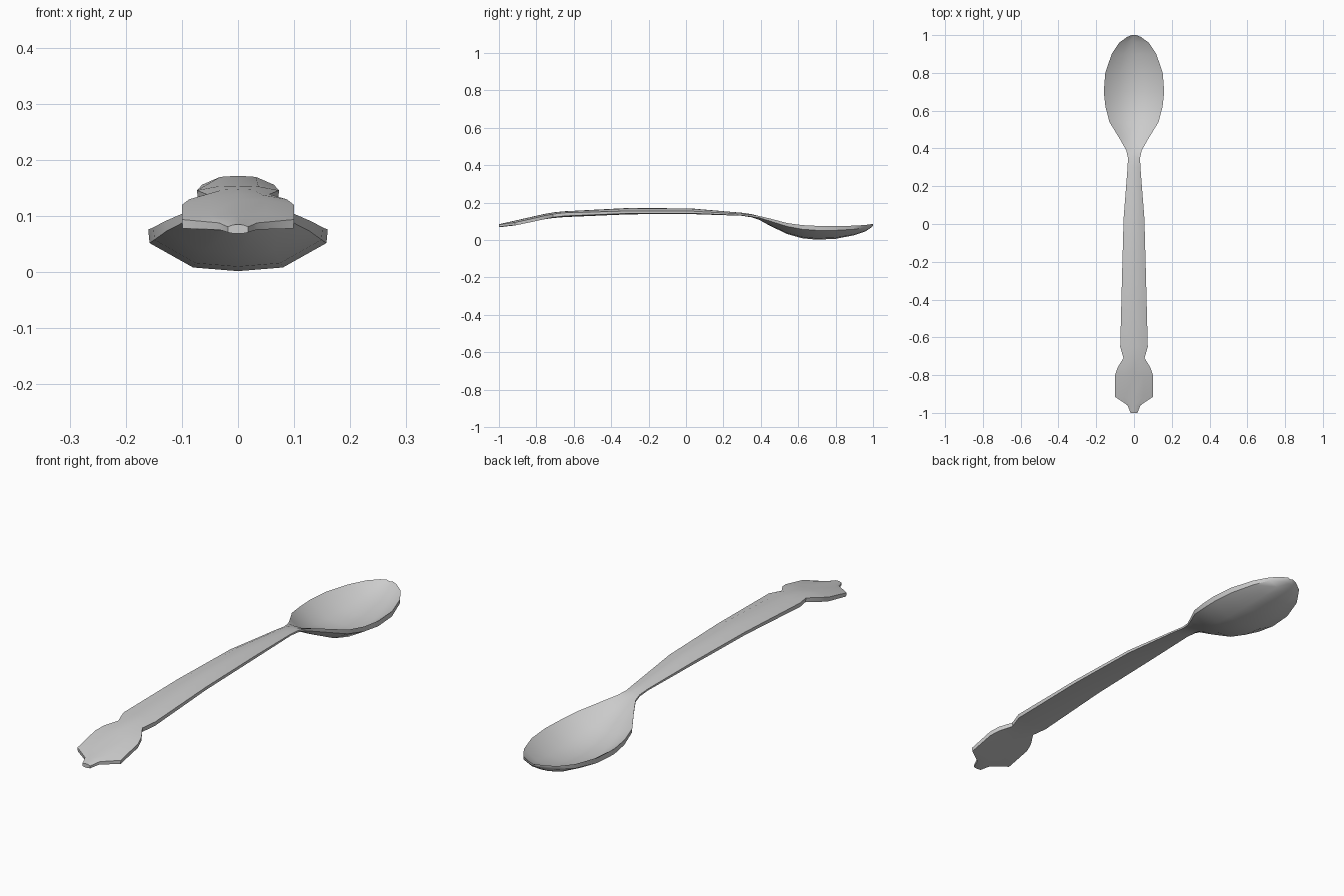
import bpy, bmesh

# Stations along the spoon: y, half width, then z of
# rim top, centre top, rim bottom, centre bottom
STATIONS = [
    (-1.00, 0.018, 0.081, 0.085, 0.071, 0.069),
    (-0.96, 0.034, 0.088, 0.094, 0.076, 0.073),
    (-0.915, 0.100, 0.094, 0.104, 0.078, 0.082),
    (-0.80, 0.100, 0.120, 0.130, 0.102, 0.104),
    (-0.76, 0.087, 0.130, 0.139, 0.111, 0.111),
    (-0.71, 0.056, 0.139, 0.148, 0.122, 0.118),
    (-0.65, 0.073, 0.146, 0.154, 0.129, 0.123),
    (-0.30, 0.064, 0.156, 0.172, 0.143, 0.138),
    (0.03, 0.055, 0.155, 0.169, 0.143, 0.139),
    (0.30, 0.034, 0.139, 0.146, 0.132, 0.130),
    (0.35, 0.032, 0.134, 0.139, 0.126, 0.122),
    (0.39, 0.041, 0.129, 0.126, 0.120, 0.109),
    (0.45, 0.075, 0.115, 0.090, 0.101, 0.076),
    (0.54, 0.130, 0.091, 0.045, 0.073, 0.033),
    (0.62, 0.151, 0.080, 0.021, 0.058, 0.010),
    (0.70, 0.160, 0.076, 0.012, 0.052, 0.002),
    (0.80, 0.152, 0.075, 0.017, 0.052, 0.007),
    (0.90, 0.118, 0.077, 0.038, 0.058, 0.026),
    (0.96, 0.078, 0.081, 0.060, 0.067, 0.047),
    (0.99, 0.037, 0.085, 0.077, 0.077, 0.067),
    (1.00, 0.012, 0.086, 0.083, 0.081, 0.077),
]


def section(y, w, rim_t, mid_t, rim_b, mid_b):
    """Closed loop: across the top surface, then back along the underside."""
    f = 0.5
    drop = 0.13
    qt = mid_t + (rim_t - mid_t) * drop
    qb = mid_b + (rim_b - mid_b) * drop
    top = [(-w, rim_t), (-w * f, qt), (0, mid_t), (w * f, qt), (w, rim_t)]
    u = w * 0.985
    bottom = [(u, rim_b), (w * f, qb), (0, mid_b), (-w * f, qb), (-u, rim_b)]
    return [(x, y, z) for x, z in top + bottom]


# Whole spoon: handle, neck and bowl lofted as one skin
bm = bmesh.new()
rings = [[bm.verts.new(p) for p in section(*s)] for s in STATIONS]
for a, b in zip(rings, rings[1:]):
    n = len(a)
    for i in range(n):
        j = (i + 1) % n
        bm.faces.new((a[i], a[j], b[j], b[i]))
# End caps as quad strips
for r in (rings[0], rings[-1]):
    for i in range(4):
        bm.faces.new((r[i], r[i + 1], r[8 - i], r[9 - i]))
bmesh.ops.recalc_face_normals(bm, faces=bm.faces)

mesh = bpy.data.meshes.new("spoon")
bm.to_mesh(mesh)
bm.free()
spoon = bpy.data.objects.new("spoon", mesh)
bpy.context.collection.objects.link(spoon)

# Smooth surfaces with crisp rim
bpy.context.view_layer.objects.active = spoon
spoon.select_set(True)
bpy.ops.object.shade_smooth_by_angle(angle=0.8)
